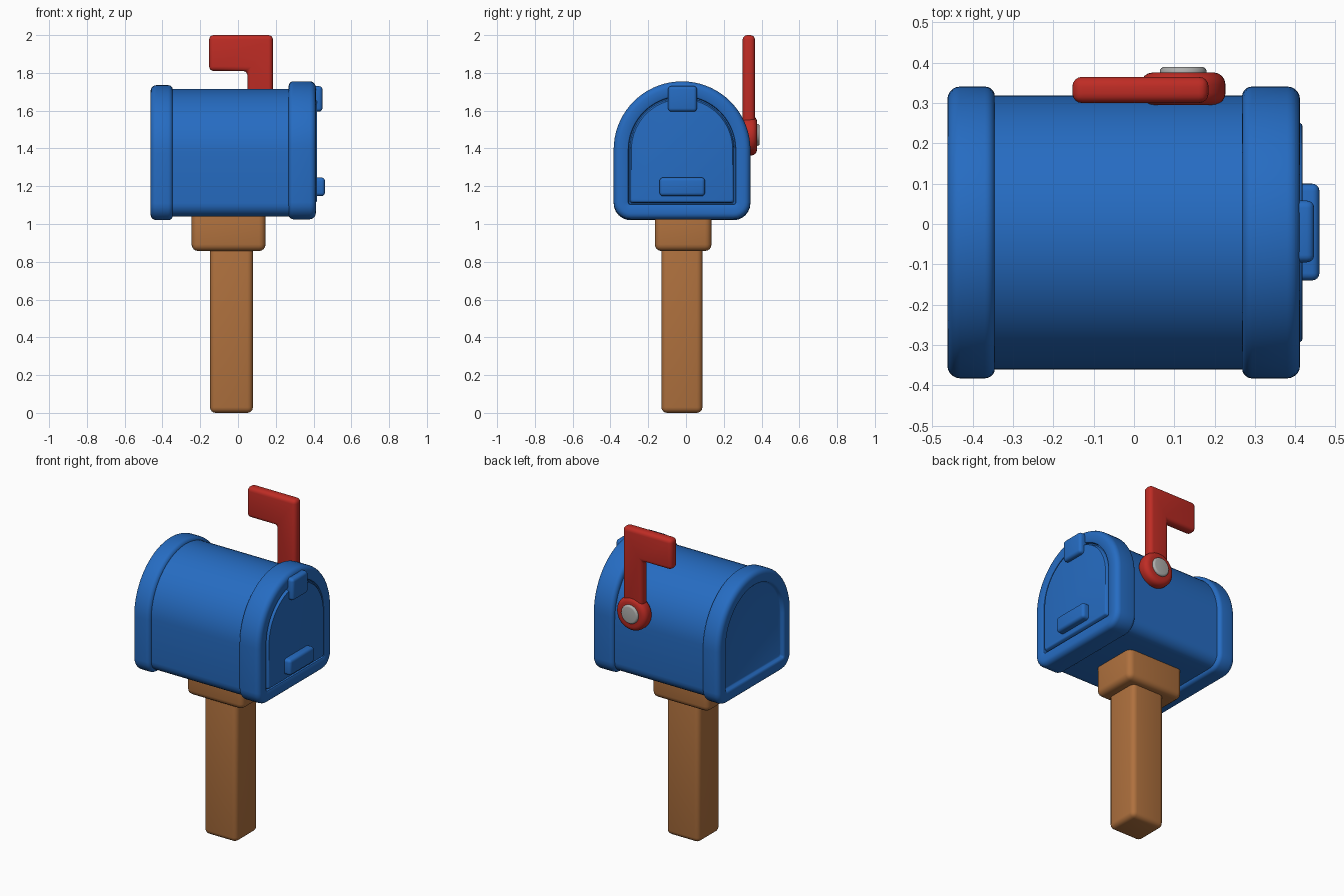
import bpy, bmesh, math

if "Cube" in bpy.data.objects:
    bpy.data.objects.remove(bpy.data.objects["Cube"])

def material(name, rgb):
    m = bpy.data.materials.new(name)
    m.diffuse_color = (*rgb, 1)
    m.use_nodes = True
    m.node_tree.nodes["Principled BSDF"].inputs["Base Color"].default_value = m.diffuse_color
    return m

BLUE = material("mailbox blue", (0.019, 0.150, 0.540))
RED = material("flag red", (0.520, 0.025, 0.018))
WOOD = material("post wood", (0.430, 0.165, 0.048))
GREY = material("bolt grey", (0.420, 0.420, 0.410))

def finish(name, bm, mat, bevel=0, segments=4, angle=50):
    """Round the sharp edges, then turn the bmesh into a smooth-shaded object."""
    bmesh.ops.recalc_face_normals(bm, faces=bm.faces)
    if bevel:
        sharp = [e for e in bm.edges if e.calc_face_angle(0) > math.radians(60)]
        bmesh.ops.bevel(bm, geom=sharp, offset=bevel, segments=segments,
                        profile=0.5, affect='EDGES', clamp_overlap=True)
    me = bpy.data.meshes.new(name)
    bm.to_mesh(me)
    bm.free()
    ob = bpy.data.objects.new(name, me)
    bpy.context.collection.objects.link(ob)
    me.materials.append(mat)
    bpy.ops.object.select_all(action='DESELECT')
    ob.select_set(True)
    bpy.context.view_layer.objects.active = ob
    bpy.ops.object.shade_smooth_by_angle(angle=math.radians(angle))
    return ob

def box(name, x, y, z, mat, bevel):
    bm = bmesh.new()
    bmesh.ops.create_cube(bm, size=1)
    for v in bm.verts:
        for i, (lo, hi) in enumerate((x, y, z)):
            v.co[i] = (lo + hi) / 2 + v.co[i] * (hi - lo)
    return finish(name, bm, mat, bevel)

def prism_y(name, pts, y0, y1, mat, bevel):
    """Extrude an x-z outline along y."""
    bm = bmesh.new()
    f = bm.faces.new([bm.verts.new((x, y0, z)) for x, z in pts])
    ext = bmesh.ops.extrude_face_region(bm, geom=[f])["geom"]
    for v in ext:
        if isinstance(v, bmesh.types.BMVert):
            v.co.y = y1
    return finish(name, bm, mat, bevel)

def circle(cx, cz, r, n=40):
    return [(cx + r * math.cos(2 * math.pi * i / n), cz + r * math.sin(2 * math.pi * i / n))
            for i in range(n)]

CY = -0.021

def arch(half, z0, z1, corner, d):
    """Round-topped outline in y-z, shrunk inward by d."""
    pts = []
    top, r = z1 - half, max(corner - d, 0.012)
    for i in range(37):
        a = math.pi * i / 36
        pts.append((CY + (half - d) * math.cos(a), top + (half - d) * math.sin(a)))
    for side, start in ((-1, math.pi), (1, 1.5 * math.pi)):
        for i in range(7):
            a = start + math.pi / 2 * i / 6
            pts.append((CY + side * (half - d - r) + r * math.cos(a),
                        z0 + d + r + r * math.sin(a)))
    return pts

def loft(name, half, z0, z1, corner, sections):
    """Skin arch outlines given as (x, inset) and cap both ends."""
    bm = bmesh.new()
    rings = [[bm.verts.new((x, y, z)) for y, z in arch(half, z0, z1, corner, d)]
             for x, d in sections]
    n = len(rings[0])
    for a, b in zip(rings, rings[1:]):
        for i in range(n):
            bm.faces.new((a[i], a[(i + 1) % n], b[(i + 1) % n], b[i]))
    bm.faces.new(rings[0])
    bm.faces.new(rings[-1])
    return finish(name, bm, BLUE, angle=40)

def rounded(x, r, direction, opening):
    """Quarter-round sections ending (or starting) at end plane x."""
    s = [(x - direction * r * (1 - math.sin(a)), r * (1 - math.cos(a)))
         for a in [math.pi / 2 * i / 5 for i in range(6)]]
    return s[::-1] if opening else s

# Mailbox shell
loft("mailbox_body", 0.34, 1.04, 1.715, 0.07, [(-0.40, 0), (0.35, 0)])

# Front rim with a groove around the raised door
loft("front_rim_and_door", 0.362, 1.025, 1.755, 0.09,
     rounded(0.268, 0.025, -1, True) + rounded(0.412, 0.032, 1, False)
     + [(0.412, 0.070), (0.408, 0.077), (0.394, 0.080), (0.394, 0.086),
        (0.412, 0.090), (0.417, 0.094), (0.418, 0.100)])

# Back rim with a recessed panel
loft("back_rim_and_panel", 0.362, 1.02, 1.735, 0.09,
     [(-0.440, 0.088), (-0.444, 0.082), (-0.456, 0.078), (-0.461, 0.072), (-0.463, 0.064)]
     + rounded(-0.463, 0.032, -1, True) + rounded(-0.345, 0.025, 1, False))

# Door hardware
box("door_latch", (0.385, 0.447), (-0.095, 0.058), (1.595, 1.73), BLUE, 0.018)
box("door_handle", (0.385, 0.460), (-0.14, 0.10), (1.148, 1.246), BLUE, 0.018)

# Wooden post
box("post", (-0.148, 0.079), (-0.13, 0.087), (0, 0.95), WOOD, 0.03)
box("post_cap", (-0.246, 0.146), (-0.165, 0.135), (0.857, 1.08), WOOD, 0.035)

# Signal flag with round pivot and bolt
prism_y("flag", [(0.05, 1.45), (0.185, 1.45), (0.185, 2.0), (-0.153, 2.0),
                 (-0.153, 1.81), (0.05, 1.81)], 0.30, 0.365, RED, 0.024)
prism_y("flag_pivot", circle(0.122, 1.468, 0.105), 0.295, 0.376, RED, 0.03)
prism_y("flag_bolt", circle(0.122, 1.472, 0.058), 0.34, 0.39, GREY, 0.012)
